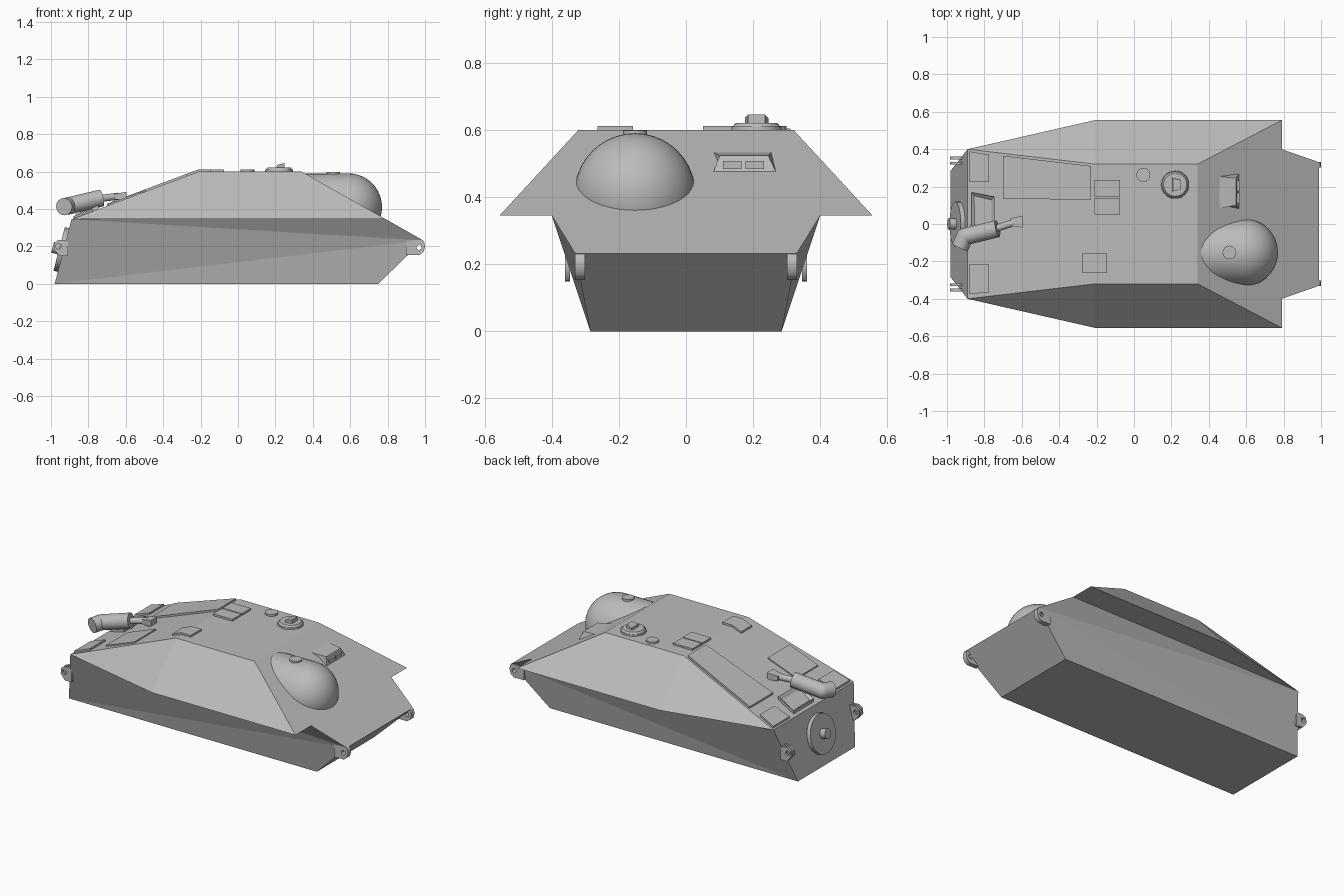
import bpy, bmesh, math
from mathutils import Vector, Matrix

if "Cube" in bpy.data.objects:
    bpy.data.objects.remove(bpy.data.objects["Cube"], do_unlink=True)

grey = bpy.data.materials.new("plain_grey")
grey.use_nodes = True
COLOUR = (0.5, 0.5, 0.5, 1)
grey.diffuse_color = COLOUR
grey.node_tree.nodes["Principled BSDF"].inputs["Base Color"].default_value = COLOUR

RIDGE = -0.21   # where the flat roof meets the rear slope


def finish(name, bm, smooth=False):
    bmesh.ops.recalc_face_normals(bm, faces=bm.faces[:])
    mesh = bpy.data.meshes.new(name)
    bm.to_mesh(mesh)
    bm.free()
    obj = bpy.data.objects.new(name, mesh)
    bpy.context.collection.objects.link(obj)
    mesh.materials.append(grey)
    if smooth:
        bpy.ops.object.select_all(action='DESELECT')
        obj.select_set(True)
        bpy.context.view_layer.objects.active = obj
        bpy.ops.object.shade_smooth_by_angle(angle=math.radians(35))
    return obj


def rod(name, p, q, r1, r2=None, sides=32):
    """Capped cylinder or cone from p to q."""
    p, q = Vector(p), Vector(q)
    turn = (q - p).to_track_quat('Z', 'Y').to_matrix().to_4x4()
    bm = bmesh.new()
    bmesh.ops.create_cone(bm, cap_ends=True, segments=sides, radius1=r1,
                          radius2=r1 if r2 is None else r2, depth=(q - p).length,
                          matrix=Matrix.Translation((p + q) / 2) @ turn)
    return finish(name, bm, sides > 4)


def prism(name, bottom, top):
    """Solid between two matching loops of points."""
    bm = bmesh.new()
    a = [bm.verts.new(p) for p in bottom]
    b = [bm.verts.new(p) for p in top]
    bm.faces.new(a)
    bm.faces.new(b)
    for i in range(len(a)):
        j = (i + 1) % len(a)
        bm.faces.new((a[i], a[j], b[j], b[i]))
    return finish(name, bm)


def deck(x):
    """Height of the roof and rear slope."""
    return 0.6 if x > RIDGE else 0.6 + (x - RIDGE) * 0.375


def plate(name, x0, x1, low, high, thick=0.012, inset=0):
    """Panel lying on the deck; low and high give y at x0 and at x1."""
    xs = [x0, RIDGE, x1] if x0 < RIDGE - 0.01 < x1 - 0.02 else [x0, x1]
    bm = bmesh.new()
    rows = []
    for x in xs:
        f = (x - x0) / (x1 - x0)
        rows.append([bm.verts.new((x, e[0] + (e[1] - e[0]) * f, deck(x) - 0.005))
                     for e in (low, high)])
    faces = [bm.faces.new((p[0], q[0], q[1], p[1])) for p, q in zip(rows, rows[1:])]
    new = bmesh.ops.extrude_face_region(bm, geom=faces, use_keep_orig=True)["geom"]
    bmesh.ops.translate(bm, vec=(0, 0, thick + 0.005),
                        verts=[g for g in new if isinstance(g, bmesh.types.BMVert)])
    if inset:
        top = [g for g in new if isinstance(g, bmesh.types.BMFace)]
        bmesh.ops.inset_region(bm, faces=top, thickness=inset, depth=0)
        bmesh.ops.translate(bm, vec=(0, 0, -thick * 0.8),
                            verts=list({v for f in top for v in f.verts}))
    return finish(name, bm)


# Hull: half outline mirrored across y
half = {
    "a": (-0.98, 0.285, 0), "b": (0.75, 0.285, 0), "n": (0.99, 0.33, 0.232),
    "s": (0.79, 0.40, 0.345), "r": (-0.89, 0.40, 0.345), "m": (RIDGE, 0.555, 0.345),
    "f": (0.79, 0.555, 0.345), "t": (RIDGE, 0.32, 0.6), "u": (0.34, 0.32, 0.6),
}
bm = bmesh.new()
left = {k: bm.verts.new(p) for k, p in half.items()}
right = {k: bm.verts.new((p[0], -p[1], p[2])) for k, p in half.items()}
for side in (left, right):
    for loop in ("abn", "anr", "rns", "rsfm", "mfut", "rmt"):
        bm.faces.new([side[k] for k in loop])
for loop in ("ab", "bn", "nsfu", "ut", "tr", "ra"):
    bm.faces.new([left[k] for k in loop] + [right[k] for k in reversed(loop)])
finish("hull", bm)

# Rounded driver dome running back into the sloped front
bm = bmesh.new()
bmesh.ops.create_uvsphere(bm, u_segments=40, v_segments=24, radius=0.18,
                          matrix=Matrix.Rotation(math.pi / 2, 4, 'Y'))
for v in bm.verts:
    if v.co.x < -0.001:
        v.co.x -= 0.24
bmesh.ops.translate(bm, vec=(0.59, -0.152, 0.41), verts=bm.verts[:])
finish("driver_dome", bm, True)
rod("dome_cap", (0.51, -0.152, 0.57), (0.51, -0.152, 0.598), 0.036)

# Deck panels and hatches
plate("long_rear_hatch", -0.70, -0.23, (0.135, 0.13), (0.365, 0.31))
plate("left_corner_panel", -0.88, -0.775, (0.225, 0.225), (0.388, 0.37))
plate("right_corner_panel", -0.88, -0.775, (-0.215, -0.215), (-0.375, -0.365))
plate("right_rear_panel", -0.695, -0.495, (-0.325, -0.325), (-0.11, -0.11), 0.008)
plate("rear_vent_frame", -0.87, -0.745, (-0.03, -0.07), (0.17, 0.145), 0.02, 0.025)
plate("roof_panel_left", RIDGE, -0.075, (0.145, 0.145), (0.235, 0.235))
plate("roof_panel_centre", RIDGE, -0.075, (0.05, 0.05), (0.138, 0.138))
plate("roof_panel_right", -0.275, -0.145, (-0.263, -0.263), (-0.158, -0.158))

# Roof fittings
rod("roof_cap", (0.05, 0.263, 0.59), (0.05, 0.263, 0.612), 0.037)
rod("cupola_base", (0.22, 0.21, 0.59), (0.22, 0.21, 0.61), 0.076, 0.074)
rod("cupola_lid", (0.22, 0.21, 0.61), (0.22, 0.21, 0.621), 0.07, 0.062)
prism("cupola_periscope",
      [(0.205, 0.175, 0.615), (0.25, 0.185, 0.615), (0.25, 0.235, 0.615), (0.205, 0.245, 0.615)],
      [(0.208, 0.175, 0.635), (0.248, 0.185, 0.645), (0.248, 0.235, 0.645), (0.208, 0.245, 0.635)])

# Vision block on the sloped front, with two glass plates
prism("vision_block",
      [(0.40, 0.08, 0.47), (0.562, 0.08, 0.47), (0.562, 0.27, 0.47), (0.40, 0.27, 0.47)],
      [(0.44, 0.08, 0.535), (0.545, 0.10, 0.523), (0.545, 0.245, 0.523), (0.44, 0.255, 0.535)])
for i, y in enumerate((0.138, 0.205)):
    prism(f"vision_glass_{i + 1}",
          [(0.55, y + d, z) for d, z in ((-0.028, 0.483), (0.028, 0.483), (0.028, 0.507), (-0.028, 0.507))],
          [(0.563, y + d, z) for d, z in ((-0.028, 0.483), (0.028, 0.483), (0.028, 0.507), (-0.028, 0.507))])

# Exhaust: silencer, elbow outlet, feed pipe and square inlet
bend = Vector((-0.905, -0.068, 0.417))
rod("silencer", bend, (-0.73, -0.025, 0.458), 0.046)
rod("exhaust_outlet", bend, (-0.93, -0.125, 0.412), 0.046)
bm = bmesh.new()
bmesh.ops.create_uvsphere(bm, u_segments=32, v_segments=16, radius=0.046,
                          matrix=Matrix.Translation(bend))
finish("exhaust_elbow", bm, True)
rod("feed_pipe", (-0.74, -0.025, 0.455), (-0.64, 0.008, 0.468), 0.019)
prism("exhaust_inlet",
      [(-0.66, y, z) for y, z in ((-0.015, 0.45), (0.03, 0.45), (0.03, 0.48), (-0.015, 0.48))],
      [(-0.595, y, z) for y, z in ((-0.018, 0.45), (0.045, 0.45), (0.045, 0.492), (-0.018, 0.492))])

# Round fitting on the rear plate
out = Vector((-0.968, 0, 0.252))
centre = Vector((-0.933, 0, 0.18))
rod("rear_disc", centre - out * 0.01, centre + out * 0.024, 0.12)
rod("rear_hub", centre, centre + out * 0.06, 0.03)


# Towing eyes: profile with a round hole
def lug(name, y, width, outline, hole):
    curve = bpy.data.curves.new(name, 'CURVE')
    curve.dimensions = '2D'
    curve.fill_mode = 'BOTH'
    curve.extrude = width / 2
    ring = [(hole[0] + 0.014 * math.cos(a * math.pi / 8),
             hole[1] + 0.014 * math.sin(a * math.pi / 8)) for a in range(16)]
    for pts in (outline, ring):
        spline = curve.splines.new('POLY')
        spline.points.add(len(pts) - 1)
        for pt, (x, z) in zip(spline.points, pts):
            pt.co = (x, z, 0, 1)
        spline.use_cyclic_u = True
    obj = bpy.data.objects.new(name, curve)
    bpy.context.collection.objects.link(obj)
    curve.materials.append(grey)
    obj.location.y = y
    obj.rotation_euler.x = math.pi / 2
    bpy.ops.object.select_all(action='DESELECT')
    obj.select_set(True)
    bpy.context.view_layer.objects.active = obj
    bpy.ops.object.convert(target='MESH')


front_eye = [(0.90, 0.25), (0.975, 0.238), (0.995, 0.225), (1.0, 0.2),
             (0.992, 0.17), (0.97, 0.153), (0.90, 0.153)]
rear_eye = [(-0.91, 0.235), (-0.96, 0.235), (-0.982, 0.22), (-0.985, 0.185),
            (-0.955, 0.148), (-0.91, 0.15)]
for label, s in (("left", 1), ("right", -1)):
    lug(f"front_towing_eye_{label}", s * 0.316, 0.03, front_eye, (0.967, 0.195))
    for i, y in enumerate((0.325, 0.353)):
        lug(f"rear_towing_eye_{label}_{i + 1}", s * y, 0.014, rear_eye, (-0.96, 0.2))
